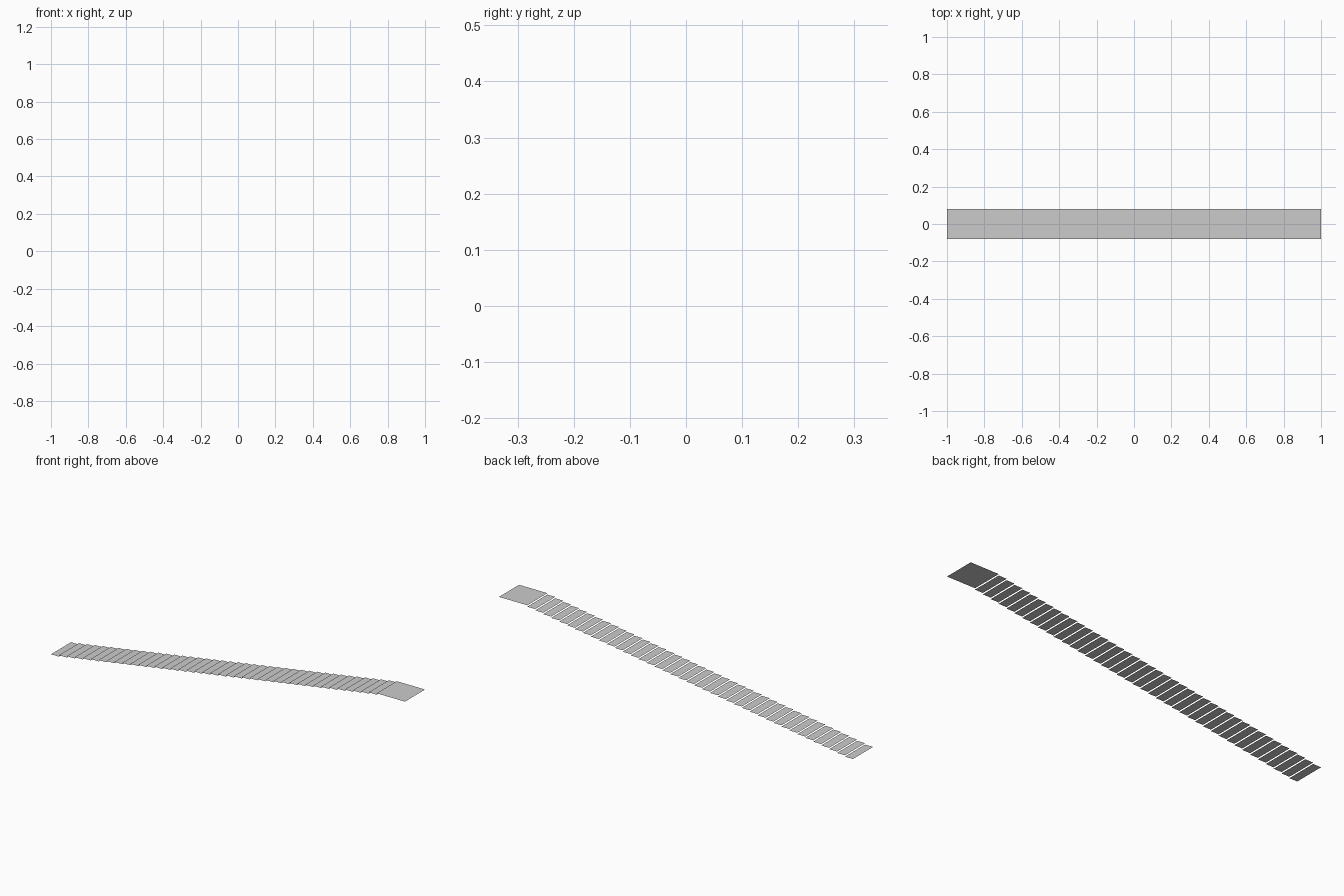
import bpy

if "Cube" in bpy.data.objects:
    bpy.data.objects.remove(bpy.data.objects["Cube"])

TREADS = 41          # steps below the landing
X0, X1 = -1.0, 0.84  # run of the flight
RISE = 0.293 / TREADS
HALF_W = 0.081


def flat_panel(name, xa, xb, z):
    mesh = bpy.data.meshes.new(name)
    mesh.from_pydata([(xa, -HALF_W, z), (xb, -HALF_W, z),
                      (xb, HALF_W, z), (xa, HALF_W, z)], [], [(0, 1, 2, 3)])
    obj = bpy.data.objects.new(name, mesh)
    bpy.context.collection.objects.link(obj)
    return obj


# open treads climbing towards +x
depth = (X1 - X0) / TREADS
for i in range(TREADS):
    flat_panel(f"tread_{i + 1}", X0 + i * depth, X0 + (i + 1) * depth, i * RISE)

# long landing at the top
flat_panel("top_landing", X1, 1.0, TREADS * RISE)
